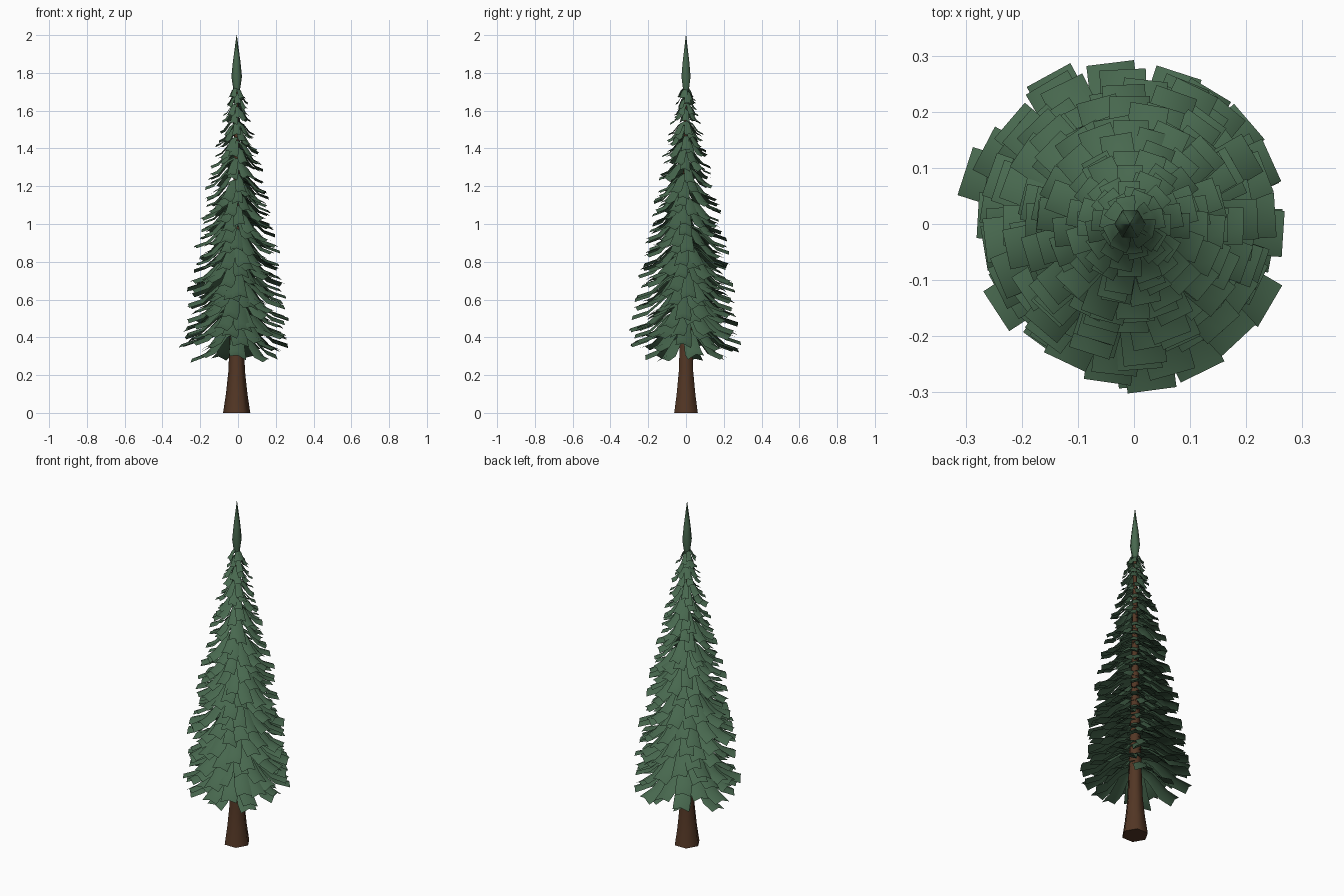
import bpy, bmesh, math, random
from mathutils import Vector, Matrix

random.seed(7)
if "Cube" in bpy.data.objects:
    bpy.data.objects.remove(bpy.data.objects["Cube"])


def material(name, color):
    mat = bpy.data.materials.new(name)
    mat.use_nodes = True
    mat.diffuse_color = color
    mat.node_tree.nodes["Principled BSDF"].inputs["Base Color"].default_value = color
    return mat


def finish(bm, name, mat, angle):
    mesh = bpy.data.meshes.new(name)
    bm.to_mesh(mesh)
    bm.free()
    mesh.materials.append(mat)
    obj = bpy.data.objects.new(name, mesh)
    bpy.context.collection.objects.link(obj)
    bpy.ops.object.select_all(action="DESELECT")
    obj.select_set(True)
    bpy.context.view_layer.objects.active = obj
    bpy.ops.object.shade_smooth_by_angle(angle=math.radians(angle))
    return obj


def lathe(name, rings, sides, mat):
    """Stack of (x, z, radius) rings joined into a closed column."""
    bm = bmesh.new()
    loops = []
    for x, z, r in rings:
        loops.append([bm.verts.new((x + r * math.cos(math.tau * i / sides),
                                    r * math.sin(math.tau * i / sides), z))
                      for i in range(sides)])
    for low, high in zip(loops, loops[1:]):
        for i in range(sides):
            j = (i + 1) % sides
            bm.faces.new((low[i], low[j], high[j], high[i]))
    bm.faces.new(loops[0][::-1])
    bm.faces.new(loops[-1])
    return finish(bm, name, mat, 62)


def add_bough(bm, angle, tip_z, reach, half, drop):
    """A drooping strip, arched across its width, with a square tip."""
    turn = Matrix.Rotation(angle, 4, "Z")
    twist = random.uniform(-0.25, 0.25)
    rows = []
    for t in (0, 0.35, 0.7, 1):
        width = half * (0.55 + 0.45 * min(1, t / 0.7))
        # gentle fall that flattens slightly towards the tip
        z = tip_z + drop * (1 - t) + 0.12 * drop * math.sin(math.tau * t)
        row = []
        for s in (-1, 0, 1):
            arch = -0.35 * width * abs(s) + twist * s * width
            p = turn @ Vector((0.01 + (reach - 0.01) * t, s * width, z + arch))
            row.append(bm.verts.new((p.x + CENTRE, p.y, p.z)))
        rows.append(row)
    for a, b in zip(rows, rows[1:]):
        for i in range(2):
            bm.faces.new((a[i], b[i], b[i + 1], a[i + 1]))


CENTRE = -0.007
bark = material("brown bark", (0.085, 0.037, 0.018, 1))
needles = material("green needles", (0.064, 0.138, 0.077, 1))

# Trunk, flared at the foot
lathe("trunk", [(CENTRE, 0, 0.072), (CENTRE, 0.1, 0.057), (CENTRE, 0.22, 0.044),
                (CENTRE, 0.4, 0.037), (CENTRE, 1.0, 0.022), (CENTRE, 1.75, 0.008)], 6, bark)

# Pointed leader at the top
lathe("top_spike", [(CENTRE, 1.7, 0.016), (CENTRE, 1.78, 0.028),
                    (CENTRE, 1.86, 0.02), (CENTRE, 2.0, 0.001)], 6, needles)

# Whorls of boughs, shrinking towards the top
bm = bmesh.new()
whorls = 32
for k in range(whorls):
    f = k / (whorls - 1)
    level = 0.36 + 1.31 * f ** 1.05
    count = 9 if f < 0.6 else 7
    for i in range(count):
        angle = math.tau * (i / count) + k * 2.4 + random.uniform(-0.15, 0.15)
        reach = 0.305 - 0.265 * f + 0.03 * math.sin(math.pi * f * 0.9)
        reach *= random.uniform(0.86, 1.02)
        add_bough(bm, angle, level + random.uniform(-0.02, 0.02), min(reach, 0.31),
                  0.011 + 0.11 * reach, 0.03 + 0.4 * reach)

# Lowest skirt, shorter and hanging
for i in range(7):
    add_bough(bm, math.tau * i / 7 + 0.25, 0.285 + random.uniform(0, 0.03),
              random.uniform(0.2, 0.25), 0.044, 0.14)
finish(bm, "boughs", needles, 60)
